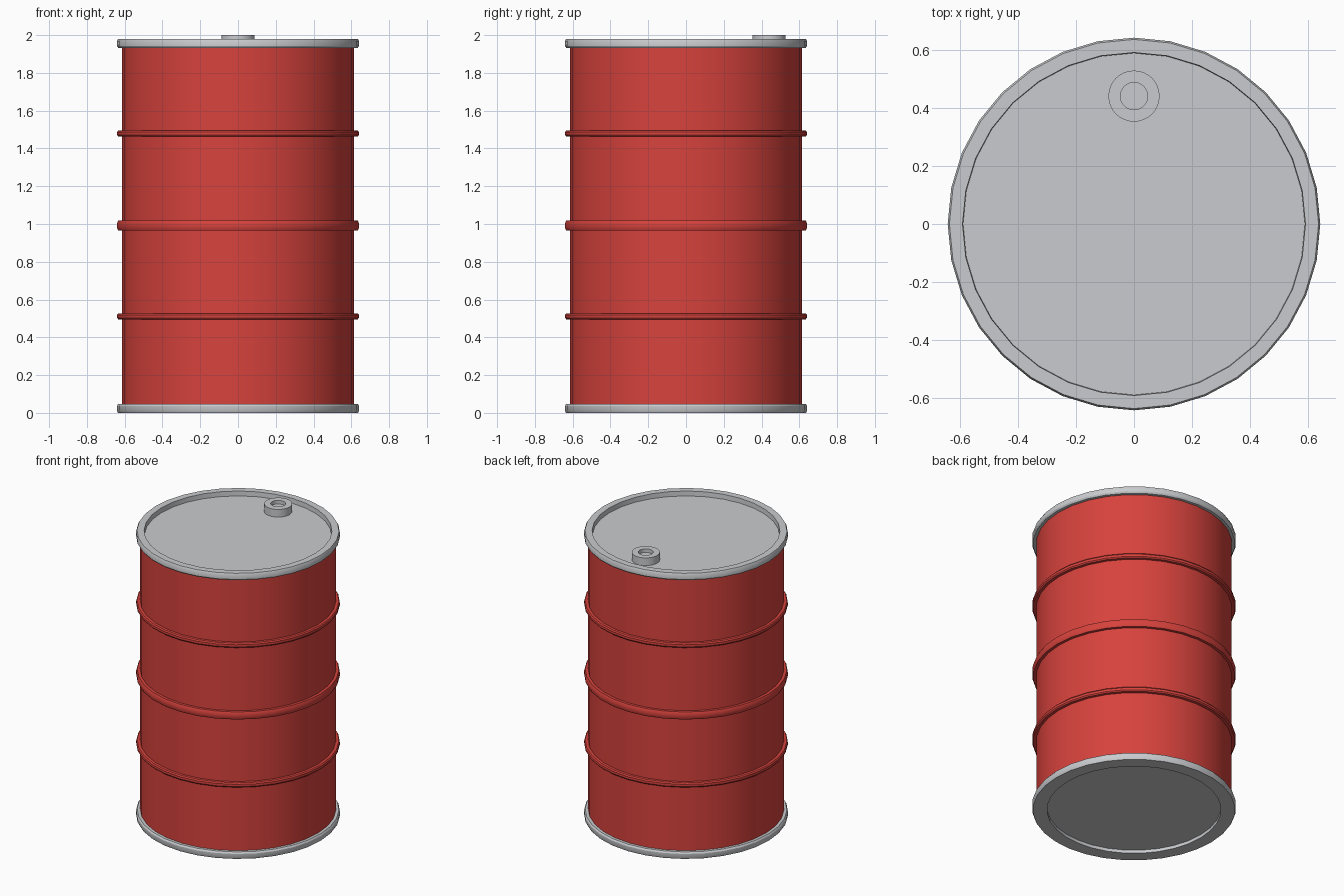
import bpy, bmesh, math

if "Cube" in bpy.data.objects:
    bpy.data.objects.remove(bpy.data.objects["Cube"])


def material(name, rgb):
    m = bpy.data.materials.new(name)
    m.diffuse_color = (*rgb, 1.0)
    m.use_nodes = True
    m.node_tree.nodes["Principled BSDF"].inputs["Base Color"].default_value = m.diffuse_color
    return m


RED = material("red_paint", (0.68, 0.055, 0.046))
GREY = material("pale_grey_metal", (0.59, 0.60, 0.62))


def lathe(name, profile, mat, sides=32, centre=(0, 0), closed=False):
    """Spin (radius, z) points around z; radius 0 becomes a single pole."""
    bm = bmesh.new()
    rings = []
    for r, z in profile:
        if r == 0:
            rings.append([bm.verts.new((0, 0, z))] * sides)
        else:
            rings.append([bm.verts.new((r * math.cos(2 * math.pi * i / sides),
                                        r * math.sin(2 * math.pi * i / sides), z))
                          for i in range(sides)])
    pairs = list(zip(rings, rings[1:]))
    if closed:
        pairs.append((rings[-1], rings[0]))
    for a, b in pairs:
        for i in range(sides):
            j = (i + 1) % sides
            loop = list(dict.fromkeys((a[i], a[j], b[j], b[i])))
            bm.faces.new(loop)
    bmesh.ops.recalc_face_normals(bm, faces=bm.faces)
    me = bpy.data.meshes.new(name)
    bm.to_mesh(me)
    bm.free()
    me.materials.append(mat)
    ob = bpy.data.objects.new(name, me)
    ob.location = (centre[0], centre[1], 0)
    bpy.context.collection.objects.link(ob)
    bpy.ops.object.select_all(action='DESELECT')
    ob.select_set(True)
    bpy.context.view_layer.objects.active = ob
    bpy.ops.object.shade_smooth_by_angle(angle=math.radians(32))
    return ob


# Painted drum wall with raised hoops
R = 0.615
wall = [(R, 0.04)]
for z, h in ((0.511, 0.016), (0.992, 0.026), (1.479, 0.016)):
    wall += [(R, z - h), (0.634, z - h), (0.64, z - h * 0.5),
             (0.64, z + h * 0.5), (0.634, z + h), (R, z + h)]
wall.append((R, 1.945))
lathe("drum_wall", wall, RED)

# Top rim with sunken lid
lathe("top_rim_and_lid", [
    (0.60, 1.932), (0.634, 1.932), (0.641, 1.943), (0.641, 1.968),
    (0.635, 1.98), (0.59, 1.98), (0.588, 1.947), (0, 1.947)], GREY)

# Bottom rim with slightly recessed base
lathe("bottom_rim_and_base", [
    (0.60, 0.048), (0.634, 0.048), (0.641, 0.037), (0.641, 0.012),
    (0.635, 0.0), (0.547, 0.0), (0.547, 0.022), (0, 0.022)], GREY)

# Filler cap with a hollow centre
lathe("filler_cap", [
    (0.088, 1.94), (0.088, 2.0), (0.047, 2.0), (0.047, 1.975), (0, 1.975)],
    GREY, centre=(0, 0.44))
